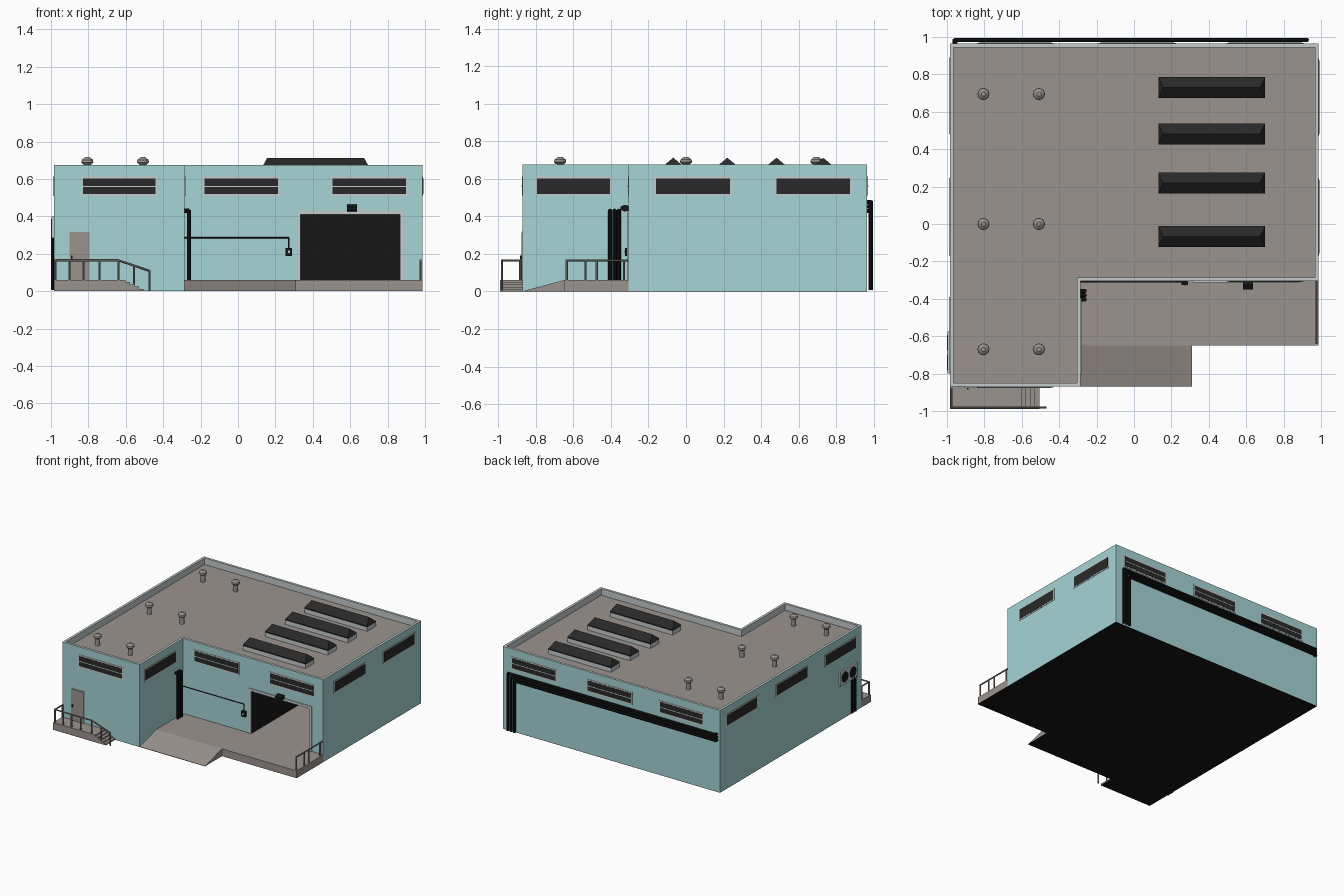
import bpy, bmesh, math
from mathutils import Matrix, Vector

if "Cube" in bpy.data.objects:
    bpy.data.objects.remove(bpy.data.objects["Cube"])


def material(name, r, g, b):
    m = bpy.data.materials.new(name)
    m.diffuse_color = (r, g, b, 1)
    m.use_nodes = True
    m.node_tree.nodes["Principled BSDF"].inputs["Base Color"].default_value = m.diffuse_color
    return m


TEAL = material("wall_teal", 0.38, 0.66, 0.67)
GREY = material("concrete_grey", 0.33, 0.295, 0.275)
TRIM = material("light_trim", 0.56, 0.60, 0.60)
BLACK = material("black", 0.008, 0.008, 0.008)
GLASS = material("dark_glass", 0.022, 0.022, 0.022)
METAL = material("rail_metal", 0.22, 0.20, 0.19)


def finish(name, bm, *mats):
    me = bpy.data.meshes.new(name)
    bm.to_mesh(me)
    bm.free()
    for m in mats:
        me.materials.append(m)
    ob = bpy.data.objects.new(name, me)
    bpy.context.collection.objects.link(ob)
    return ob


def boxes(name, mat, *bounds):
    """One object made of axis-aligned boxes (x0, x1, y0, y1, z0, z1)."""
    bm = bmesh.new()
    for x0, x1, y0, y1, z0, z1 in bounds:
        mx = Matrix.Translation(((x0 + x1) / 2, (y0 + y1) / 2, (z0 + z1) / 2))
        bmesh.ops.create_cube(bm, size=1, matrix=mx @ Matrix.Diagonal((x1 - x0, y1 - y0, z1 - z0, 1)))
    return finish(name, bm, mat)


def tubes(name, mat, r, paths, sides=8):
    """Round straight tubes along each segment of each path."""
    bm = bmesh.new()
    for path in paths:
        for a, b in zip(path, path[1:]):
            a, b = Vector(a), Vector(b)
            d = (b - a).normalized()
            a, b = a - d * r * 0.4, b + d * r * 0.4
            rot = d.to_track_quat('Z', 'Y').to_matrix().to_4x4()
            bmesh.ops.create_cone(bm, cap_ends=True, segments=sides, radius1=r, radius2=r,
                                  depth=(b - a).length, matrix=Matrix.Translation((a + b) / 2) @ rot)
    return finish(name, bm, mat)


def prism(name, mat, profile, axis, lo, hi):
    """Extrude a 2D profile (u, z) along x or y."""
    bm = bmesh.new()
    rows = [[bm.verts.new((t, u, z) if axis == 'x' else (u, t, z)) for u, z in profile] for t in (lo, hi)]
    n = len(profile)
    bm.faces.new(rows[0])
    bm.faces.new(rows[1][::-1])
    for i in range(n):
        bm.faces.new((rows[0][i], rows[1][i], rows[1][(i + 1) % n], rows[0][(i + 1) % n]))
    bmesh.ops.recalc_face_normals(bm, faces=bm.faces)
    return finish(name, bm, mat)


X0, X1, Y0, Y1 = -0.985, 0.987, -0.87, 0.965   # outer walls
NX, NY = -0.285, -0.305                        # notch corner
TOP, ROOF, DOCK = 0.675, 0.622, 0.06
GX0, GX1, GZ = 0.335, 0.865, 0.41              # garage opening


# Walls, parapet and roof
def footprint(o):
    return [(X0 + o, Y0 + o), (NX - o, Y0 + o), (NX - o, NY + o),
            (X1 - o, NY + o), (X1 - o, Y1 - o), (X0 + o, Y1 - o)]


bm = bmesh.new()
levels = [[bm.verts.new((x, y, z)) for x, y in footprint(o)]
          for o, z in ((0, 0.001), (0, TOP), (0.02, TOP), (0.02, ROOF))]
for k, (a, b) in enumerate(zip(levels, levels[1:])):
    for i in range(6):
        j = (i + 1) % 6
        if k == 0 and i == 2:   # notch wall with the garage opening
            hole = [bm.verts.new((x, NY, z)) for x, z in
                    ((GX0, 0.001), (GX0, GZ), (GX1, GZ), (GX1, 0.001))]
            f = bm.faces.new([a[i]] + hole + [a[j], b[j], b[i]])
        else:
            f = bm.faces.new((a[i], a[j], b[j], b[i]))
        f.material_index = 0 if k == 0 else 1
bm.faces.new(levels[-1]).material_index = 2
finish("building_shell", bm, TEAL, TRIM, GREY)

# Black underside
boxes("underside", BLACK, (X0, X1, NY, Y1, 0, 0.002), (X0, NX, Y0, NY, 0, 0.002),
      (NX, X1, -0.65, NY, 0, 0.002), (NX, 0.31, Y0, -0.65, 0, 0.002),
      (X0, -0.505, -0.99, Y0, 0, 0.002))

# Loading dock, ramp and garage interior
boxes("loading_dock", GREY, (NX, X1, -0.65, NY, 0.001, DOCK))
prism("dock_ramp", GREY, [(-0.65, 0.001), (-0.65, DOCK), (Y0, 0.001)], 'x', NX, 0.31)
boxes("garage_floor", GREY, (GX0, GX1, NY, 0.45, 0.002, DOCK))
boxes("garage_interior", BLACK, (GX0 - 0.01, GX0, NY + 0.002, 0.45, 0.01, GZ),
      (GX1, GX1 + 0.01, NY + 0.002, 0.45, 0.01, GZ),
      (GX0, GX1, 0.44, 0.45, 0.01, GZ), (GX0, GX1, NY + 0.002, 0.45, GZ, GZ + 0.01))
boxes("garage_frame", TRIM, (GX0 - 0.02, GX0, NY - 0.008, NY + 0.01, DOCK, GZ + 0.02),
      (GX1, GX1 + 0.02, NY - 0.008, NY + 0.01, DOCK, GZ + 0.02),
      (GX0, GX1, NY - 0.008, NY + 0.01, GZ, GZ + 0.02))


# Windows: frame plate and dark glass, with a thin centre bar on some
def window(name, axis, wall, side, lo, hi, bar=False):
    def plate(part, mat, inset_u, z0, z1, t):
        w = sorted((wall, wall + side * t))
        u = (lo + inset_u, hi - inset_u)
        boxes(name + part, mat, (*u, *w, z0, z1) if axis == 'x' else (*w, *u, z0, z1))
    plate("_frame", TRIM, 0, 0.51, 0.612, 0.003)
    plate("_glass", GLASS, 0.011, 0.52, 0.602, 0.0045)
    if bar:
        plate("_bar", TRIM, 0.011, 0.557, 0.563, 0.006)


spans_x = [(-0.84, -0.43), (-0.19, 0.225), (0.495, 0.91)]
for i, (a, b) in enumerate(spans_x):
    window(f"front_window_{i}", 'x', Y0 if i == 0 else NY, -1, a, b, True)
    window(f"back_window_{i}", 'x', Y1, 1, a, b, True)
for i, (a, b) in enumerate([(-0.17, 0.245), (0.47, 0.885)]):
    window(f"right_window_{i}", 'y', X1, 1, a, b)
window("wing_side_window", 'y', NX, 1, -0.805, -0.395)
for i, (a, b) in enumerate([(-0.80, -0.39), (-0.17, 0.245), (0.48, 0.89)]):
    window(f"left_window_{i}", 'y', X0, -1, a, b)

# Skylights: curb and hipped dark glass
for i, yc in enumerate((-0.068, 0.22, 0.482, 0.73)):
    xa, xb, h, zb = 0.13, 0.70, 0.056, 0.665
    boxes(f"skylight_curb_{i}", TRIM, (xa, xb, yc - h, yc + h, ROOF - 0.005, zb - 0.01))
    boxes(f"skylight_base_{i}", GLASS, (xa, xb, yc - h, yc + h, zb - 0.01, zb))
    bm = bmesh.new()
    v = [bm.verts.new(p) for p in ((xa, yc - h, zb), (xb, yc - h, zb), (xb, yc + h, zb), (xa, yc + h, zb),
                                   (xa + 0.026, yc, 0.712), (xb - 0.026, yc, 0.712))]
    for f in ((0, 1, 5, 4), (1, 2, 5), (2, 3, 4, 5), (3, 0, 4), (3, 2, 1, 0)):
        bm.faces.new([v[k] for k in f])
    finish(f"skylight_glass_{i}", bm, GLASS)

# Roof vents: neck, flared head and shallow cap
for i, (x, y) in enumerate([(x, y) for x in (-0.805, -0.508) for y in (-0.67, 0.0, 0.695)]):
    bm = bmesh.new()
    for r1, r2, z0, z1 in ((0.018, 0.018, ROOF, 0.68), (0.022, 0.032, 0.678, 0.688),
                           (0.032, 0.03, 0.688, 0.702), (0.03, 0.012, 0.702, 0.716)):
        bmesh.ops.create_cone(bm, cap_ends=True, segments=12, radius1=r1, radius2=r2, depth=z1 - z0,
                              matrix=Matrix.Translation((x, y, (z0 + z1) / 2)))
    finish(f"roof_vent_{i}", bm, GREY)

# Entrance landing with steps, and door
steps = [(-0.505 - 0.024 * k, 0.012 * (k + 1)) for k in range(5)]
profile = [(X0, 0.001), (-0.505, 0.001)]
for k, (x, z) in enumerate(steps):
    profile += [(x, profile[-1][1]), (x, z)] if k else [(x, z)]
prism("entrance_steps", GREY, profile + [(X0, DOCK)], 'y', -0.99, Y0)
boxes("door_frame", TRIM, (-0.905, -0.79, Y0 - 0.003, Y0, DOCK, 0.32))
boxes("door", GREY, (-0.90, -0.795, Y0 - 0.006, Y0, DOCK, 0.315))
boxes("door_handle", BLACK, (-0.892, -0.884, Y0 - 0.014, Y0, 0.17, 0.19))

# Railings
RZ = 0.165
yr, xl, xr = -0.98, -0.975, 0.975
tubes("entrance_railing", METAL, 0.006,
      [[(xl, Y0 - 0.012, DOCK), (xl, Y0 - 0.012, RZ), (xl, yr, RZ), (-0.64, yr, RZ),
        (-0.472, yr, 0.108), (-0.472, yr, 0.006)], [(-0.555, yr, 0.03), (-0.555, yr, 0.135)]]
      + [[(x, yr, DOCK), (x, yr, RZ)] for x in (xl, -0.90, -0.825, -0.74, -0.64)], 6)
tubes("dock_railing", METAL, 0.006,
      [[(xr, -0.64, RZ), (xr, NY, RZ)]]
      + [[(xr, y, DOCK), (xr, y, RZ)] for y in (-0.635, -0.535, -0.475, -0.33)], 6)

# Pipe bundles: back wall, wing corner and below the cooling unit
yp = 0.984
tubes("back_pipes", BLACK, 0.011,
      [[(-0.955 - 0.002 * k, Y1, z), (-0.955 - 0.002 * k, yp, z), (x, yp, z), (x, yp, 0.011)]
       for k, (x, z) in enumerate(((0.925, 0.476), (0.897, 0.452), (0.869, 0.428)))])
tubes("wing_pipes", BLACK, 0.011,
      [[(NX, y, 0.43), (-0.263, y, 0.43), (-0.263, y, DOCK)] for y in (-0.358, -0.381, -0.404)])
tubes("cooling_pipes", BLACK, 0.008,
      [[(-0.991, y, 0.30), (-0.991, y, 0.008)] for y in (-0.735, -0.757, -0.779)])

# Cooling unit with two fans on the left wall
boxes("cooling_unit", TRIM, (-0.998, X0, -0.80, -0.575, 0.285, 0.40))
bm = bmesh.new()
for y in (-0.635, -0.74):
    bmesh.ops.create_cone(bm, cap_ends=True, segments=16, radius1=0.042, radius2=0.042, depth=0.006,
                          matrix=Matrix.Translation((-0.998, y, 0.343)) @ Matrix.Rotation(math.pi / 2, 4, 'Y'))
finish("cooling_fans", bm, BLACK)

# Switch box with cable, and floodlight over the garage
boxes("switch_box", BLACK, (0.255, 0.29, NY - 0.02, NY, 0.188, 0.232))
boxes("switch_button", TRIM, (0.266, 0.279, NY - 0.023, NY - 0.02, 0.204, 0.217))
tubes("switch_cable", BLACK, 0.004,
      [[(NX, NY - 0.004, 0.285), (0.272, NY - 0.004, 0.285), (0.272, NY - 0.004, 0.23)]], 6)
prism("floodlight", BLACK, [(NY, 0.432), (-0.325, 0.425), (-0.35, 0.435), (-0.35, 0.45), (-0.325, 0.462), (NY, 0.455)],
      'x', 0.582, 0.636)
